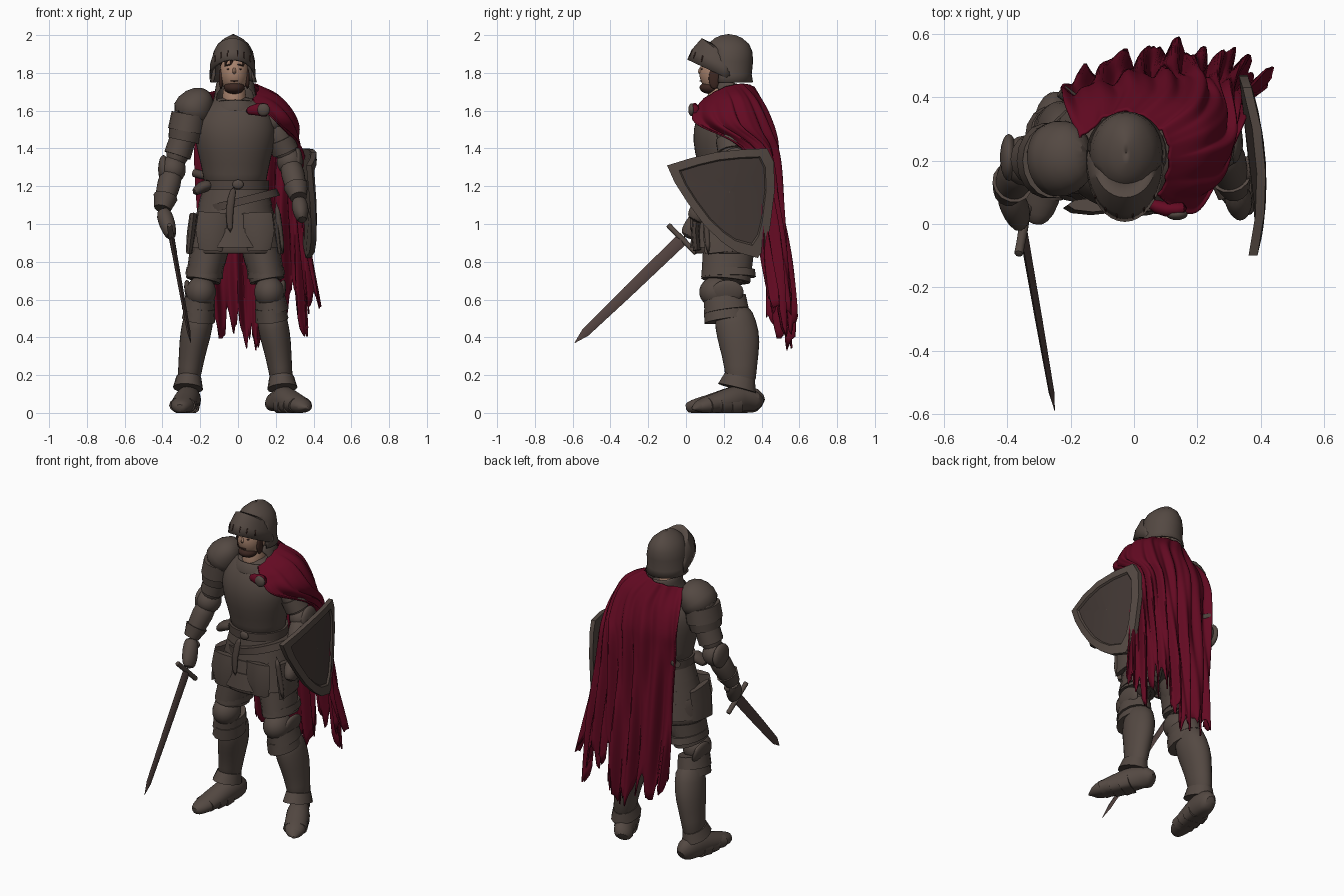
import bpy, bmesh, math, random
from mathutils import Vector, Matrix

random.seed(4)
cube = bpy.data.objects.get("Cube")
if cube:
    bpy.data.objects.remove(cube, do_unlink=True)


def material(name, rgb):
    m = bpy.data.materials.new(name)
    m.use_nodes = True
    m.diffuse_color = (*rgb, 1)
    m.node_tree.nodes["Principled BSDF"].inputs["Base Color"].default_value = (*rgb, 1)
    return m


ARMOR = material("aged steel", (0.088, 0.066, 0.055))
LEATHER = material("dark leather", (0.075, 0.055, 0.046))
PANEL = material("shield panel", (0.055, 0.04, 0.035))
BLADE = material("sword steel", (0.08, 0.052, 0.047))
CLOTH = material("crimson cloth", (0.126, 0.003, 0.016))
SKIN = material("skin", (0.38, 0.22, 0.15))
HAIR = material("dark hair", (0.045, 0.02, 0.015))


def finish(name, bm, mats, angle=50, sub=0, thick=0):
    bmesh.ops.recalc_face_normals(bm, faces=bm.faces)
    me = bpy.data.meshes.new(name)
    bm.to_mesh(me)
    bm.free()
    for m in mats:
        me.materials.append(m)
    o = bpy.data.objects.new(name, me)
    bpy.context.collection.objects.link(o)
    bpy.ops.object.select_all(action='DESELECT')
    o.select_set(True)
    bpy.context.view_layer.objects.active = o
    bpy.ops.object.shade_smooth_by_angle(angle=math.radians(angle))
    if thick:
        s = o.modifiers.new("thickness", 'SOLIDIFY')
        s.thickness, s.offset = thick, 0
    if sub:
        o.modifiers.new("smooth", 'SUBSURF').levels = sub
        o.modifiers["smooth"].render_levels = sub
    return o


def sheet(name, rows, mats, closed=False, caps=False, keep=None, paint=None, **kw):
    """Skin a grid of points; optionally wrap it, cap it, drop faces or paint rows."""
    bm = bmesh.new()
    vs = [[bm.verts.new(p) for p in r] for r in rows]
    n = len(rows[0])
    for i in range(len(rows) - 1):
        for j in range(n if closed else n - 1):
            k = (j + 1) % n
            quad = [vs[i][j], vs[i][k], vs[i + 1][k], vs[i + 1][j]]
            if keep and not keep(sum((v.co for v in quad), Vector()) / 4):
                continue
            f = bm.faces.new(quad)
            if paint:
                f.material_index = paint(i)
    if caps:
        bm.faces.new(vs[0])
        bm.faces.new(vs[-1])
    return finish(name, bm, mats, **kw)


def loft(name, rings, mat=ARMOR, sides=14, sub=1, caps=True, **kw):
    """Ellipses (x, y, z, width, depth) placed across a path."""
    c = [Vector(r[:3]) for r in rings]
    rows = []
    for i, r in enumerate(rings):
        t = (c[min(i + 1, len(c) - 1)] - c[max(i - 1, 0)]).normalized()
        ref = Vector((0, 0, 1)) if abs(t.y) > 0.85 else Vector((0, 1, 0))
        b = (ref - t * ref.dot(t)).normalized()
        a = b.cross(t)
        row = []
        for j in range(sides):
            q = math.tau * j / sides
            p = c[i] + a * r[3] * math.cos(q) + b * r[4] * math.sin(q)
            p.z = max(p.z, 0)
            row.append(p)
        rows.append(row)
    return sheet(name, rows, [mat], closed=True, caps=caps, sub=sub, **kw)


def ball(name, c, r, mat=ARMOR, turn=0):
    bm = bmesh.new()
    m = Matrix.Translation(c) @ Matrix.Rotation(turn, 4, 'Y') @ Matrix.Diagonal((*r, 1))
    bmesh.ops.create_uvsphere(bm, u_segments=18, v_segments=11, radius=1, matrix=m)
    return finish(name, bm, [mat])


def spline(p, t):
    f = t * (len(p) - 1)
    i = min(int(f), len(p) - 2)
    f -= i
    a, b, c, d = (Vector(p[max(0, min(len(p) - 1, k))]) for k in range(i - 1, i + 3))
    return b + (c - a) * f / 2 + (a - b * 2.5 + c * 2 - d / 2) * f**2 + (b * 3 - a - c * 3 + d) * f**3 / 2


# Torso, collar and belt
CX = -0.015
loft("breastplate", [(CX, y, z, w, d) for y, z, w, d in [
    (.23, 1.16, .17, .15), (.23, 1.27, .17, .15), (.215, 1.39, .205, .175), (.21, 1.5, .225, .18),
    (.22, 1.58, .2, .15), (.235, 1.64, .14, .115), (.24, 1.67, .08, .08)]], sides=20)
loft("gorget", [(CX, .215, 1.58, .15, .145), (CX, .22, 1.64, .115, .12), (CX, .235, 1.69, .105, .11),
                (CX, .25, 1.75, .1, .09)], caps=False, thick=.012, keep=lambda c: c.z < 1.63 or c.y > .17)
loft("neck", [(-.02, .2, 1.58, .075, .085), (-.02, .185, 1.66, .065, .078), (-.02, .19, 1.76, .06, .07)], SKIN)
loft("belt", [(CX, .23, 1.18, .178, .165), (CX, .23, 1.23, .178, .165)], LEATHER, sub=0, sides=24)
ball("buckle", (0, .062, 1.21), (.03, .012, .025))
loft("sword_belt", [(.02, .22, 1.1, .21, .185), (.01, .22, 1.14, .2, .183)], LEATHER, sides=24, sub=0)
loft("belt_tail", [(-.02, .05, 1.2, .02, .012), (-.05, .03, 1.08, .022, .012), (-.04, .03, .95, .015, .01)], LEATHER)

# Fauld lames and skirt
for i in range(4):
    z, w = 1.2 - i * .075, .172 + i * .018
    loft("fauld_lame", [(CX, .23, z, w - .005, w * .87), (CX, .23, z - .1, w + .025, w * .87 + .012)],
         sides=24, sub=0)
loft("skirt", [(CX, .23, 1, .22, .17), (CX, .23, .9, .245, .175), (CX, .23, .84, .25, .18)],
     LEATHER, sides=24, caps=False, thick=.015)
for x, y, z, w, d in [(-.13, .06, 1.06, .08, .022), (.1, .06, 1.06, .08, .022),
                      (-.235, .2, 1.05, .022, .1), (.205, .2, 1.05, .022, .1)]:
    loft("tasset", [(x, y, z, w, d), (x * 1.05, y - .01, z - .1, w * 1.1, d), (x * 1.1, y, z - .2, w * .8, d)],
         sides=8, sub=0, angle=35)
loft("belt_pouch", [(-.14, .15, 1.21, .03, .05), (-.19, .14, 1.2, .035, .05), (-.24, .13, 1.16, .02, .03)], LEATHER)
loft("scabbard", [(.2, .1, 1.13, .02, .02), (.24, .12, .82, .015, .015)], LEATHER)
loft("rolled_pack", [(-.15, .36, 1.25, .022, .022), (-.23, .42, 1.27, .022, .022)], LEATHER, sub=0)

# Legs with thigh plates, knee cops, greaves and shoes
for s, side in ((-1, "right"), (1, "left")):
    X = lambda v: CX + s * v
    loft(side + "_thigh", [(X(.1), .23, .98, .1, .13), (X(.14), .23, .82, .1, .135), (X(.18), .215, .66, .08, .125)])
    loft(side + "_cuisse", [(X(.14), .225, .86, .1, .135), (X(.17), .21, .7, .092, .13)], sides=16, sub=0)
    loft(side + "_garter", [(X(.16), .225, .76, .098, .14), (X(.165), .225, .72, .1, .145)], sides=16, sub=0)
    ball(side + "_knee_cop", (X(.18), .165, .64), (.08, .095, .085))
    ball(side + "_knee_wing", (X(.245), .22, .64), (.022, .085, .065), turn=s * .2)
    for k in range(2):
        loft(side + "_knee_lame", [(X(.185), .205, .61 - k * .05, .08, .115),
                                   (X(.195), .215, .54 - k * .05, .088, .12)], sub=0)
    loft(side + "_greave", [(X(.185), .24, .57, .075, .1), (X(.2), .265, .46, .086, .115), (X(.22), .285, .37, .08, .115),
                            (X(.238), .29, .24, .064, .085), (X(.252), .29, .12, .062, .085)])
    loft(side + "_ankle_cuff", [(X(.245), .285, .19, .066, .085), (X(.25), .27, .13, .08, .105)], sub=0)
    turn = .5 if s > 0 else .16
    dx, dy = s * math.sin(turn), -math.cos(turn)
    loft(side + "_shoe", [(X(.248) + dx * t, .285 + dy * t, h * .85, w, h) for t, w, h in [
        (-.12, .03, .04), (-.09, .058, .075), (0, .068, .085), (.08, .07, .07),
        (.18, .07, .05), (.26, .052, .038), (.29, .02, .025)]])
    for t in (.02, .08, .14):
        loft(side + "_shoe_lame", [(X(.248) + dx * t, .285 + dy * t, .05, .066, .086 - t * .25),
                                   (X(.248) + dx * (t + .06), .285 + dy * (t + .06), .04, .071, .08 - t * .25)], sub=0)

# Arms
for side, pts, r in (("right", [(-.25, .215, 1.58), (-.345, .2, 1.29), (-.4, .1, 1.08), (-.365, .03, .97)], .09),
                     ("left", [(.18, .22, 1.55), (.275, .255, 1.33), (.32, .11, 1.14), (.335, .06, 1.05)], .07)):
    sh, el, wr, ha = map(Vector, pts)
    mid = sh.lerp(el, .55)
    loft(side + "_upper_arm", [(*sh, .07, .075), (*mid, .065, .075), (*el, .06, .065)])
    ball(side + "_elbow_cop", el, (.07, .08, .075))
    ball(side + "_elbow_fan", el + Vector((.04 if side == "left" else -.05, .01, 0)), (.028, .075, .075))
    loft(side + "_rerebrace", [(*sh.lerp(el, .45), .07, .08), (*sh.lerp(el, .75), .072, .08)], sub=0)
    loft(side + "_vambrace", [(*el, .055, .06), (*el.lerp(wr, .35), .068, .072), (*el.lerp(wr, .8), .052, .055),
                              (*wr, .05, .052)])
    loft(side + "_gauntlet_cuff", [(*el.lerp(wr, .7), .065, .068), (*wr, .045, .048)], sub=0)
    loft(side + "_gauntlet", [(*wr, .04, .04), (*wr.lerp(ha, .6), .046, .052), (*ha, .04, .055),
                              (*(ha + (ha - wr) * .4), .025, .04)])
    ball(side + "_shoulder", sh, (r, r, r))

# Right pauldron: domed cap and two overlapping lames
loft("right_pauldron", [(-.14, .225, 1.68, .03, .05), (-.18, .22, 1.665, .085, .11), (-.235, .205, 1.615, .112, .125),
                        (-.27, .2, 1.545, .105, .122)], sides=18)
for k in range(2):
    loft("pauldron_lame", [(-.255 - k * .012, .2, 1.58 - k * .06, .098, .118),
                           (-.272 - k * .012, .2, 1.49 - k * .05, .1 - k * .014, .12 - k * .015)], sides=18, sub=0)

# Head and face
ball("head", (-.02, .17, 1.8), (.078, .1, .11), SKIN)
loft("nose", [(-.02, .09, 1.84, .008, .012), (-.02, .068, 1.79, .016, .018)], SKIN, sides=8)
ball("beard", (-.02, .13, 1.722), (.056, .058, .034), HAIR)
ball("mouth", (-.02, .08, 1.757), (.022, .008, .004), HAIR)
for s in (-1, 1):
    ball("eye", (-.02 + s * .03, .084, 1.82), (.011, .006, .004), HAIR)
    ball("brow", (-.02 + s * .032, .086, 1.842), (.018, .008, .004), HAIR, s * .15)
    ball("sideburn", (-.02 + s * .07, .15, 1.77), (.012, .03, .055), HAIR)
for x in (-.085, -.06, -.03, .035):
    loft("hair_lock", [(x, .1, 1.89, .012, .01), (x - .004, .086, 1.86, .01, .008), (x - .01, .086, 1.83, .002, .002)],
         HAIR, sides=6)

# Helmet shell with a crown ridge and open face, and its raised visor
shell = [[(-.025 + w * math.sin(q), .225 - d * math.cos(q), z) for q in (math.tau * j / 28 for j in range(28))]
         for z, w, d in [(1.75, .12, .125), (1.79, .11, .118), (1.86, .11, .125), (1.91, .1, .122),
                         (1.95, .078, .105), (1.98, .043, .07), (1.995, .012, .035), (2, .001, .001)]]
sheet("helmet", shell, [ARMOR], closed=True, keep=lambda c: c.y > .18 or c.z > 1.885, thick=.01)


def visor_point(row, q, grow=0):
    w, y, z, zs = row
    k = math.cos(q)
    return (-.029 + (w + grow) * math.sin(q), .2 - (.2 - y + grow) * k, zs + (z - zs) * k)


brim = [(.117, .012, 1.868, 1.78), (.113, .035, 1.92, 1.84), (.095, .085, 1.978, 1.89), (.07, .13, 1.955, 1.92)]
angles = [math.radians(a) for a in range(-100, 101, 10)]
sheet("visor", [[visor_point(r, q) for q in angles] for r in brim], [ARMOR], angle=35, thick=.012)
low = [(a * .6 + b * .4) for a, b in zip(brim[0], brim[1])]
for a in (-50, -30, -12, 12, 30, 50):
    sheet("visor_slit", [[visor_point(r, math.radians(a + e), .007) for e in (-1.1, 1.1)] for r in (low, brim[1])],
          [HAIR], thick=.003)

# Sword held low and forward
guard, tip = Vector((-.35, -.02, .92)), Vector((-.25, -.59, .37))
aim = (tip - guard).normalized()
along = lambda t: guard.lerp(tip, t)
loft("blade", [(*along(t), w * .4, w) for t, w in ((0, .034), (.5, .03), (.9, .023), (1, .001))], BLADE, sides=4, sub=0)
cross = (Vector((0, 1, 0)) - aim * aim.y).normalized()
loft("crossguard", [(*(guard + cross * t), r, r) for t, r in ((-.11, .02), (-.09, .014), (0, .018), (.09, .014), (.11, .02))],
     sides=8)
loft("grip", [(*guard, .016, .016), (*(guard - aim * .15), .014, .014)], LEATHER, sides=8)
ball("pommel", guard - aim * .17, (.025, .025, .025))

# Curved shield with a raised rim
outline = [(-.1, 1.31), (.03, 1.35), (.16, 1.38), (.3, 1.395), (.43, 1.4), (.465, 1.33), (.47, 1.18), (.445, .98),
           (.42, .88), (.38, .82), (.27, .85), (.19, .905), (.1, .99), (.01, 1.11), (-.06, 1.22)]


def shield_row(scale, lift):
    pts = [(.23 + (y - .23) * scale, 1.17 + (z - 1.17) * scale) for y, z in outline]
    return [(.406 + lift - .5 * (y - .13)**2, y, z) for y, z in pts]


sheet("shield", [shield_row(*r) for r in ((.01, 0), (.4, 0), (.78, 0), (.81, .012), (1, .01), (1, -.018))],
      [ARMOR, PANEL], closed=True, caps=True, paint=lambda i: int(i < 2), angle=35)
loft("shield_strap", [(.31, .16, 1.2, .03, .04), (.38, .18, 1.2, .03, .04)], LEATHER, sub=0)

# Ragged cape draped over the left shoulder
drape = [
    [(-.17, .27, 1.69), (-.05, .355, 1.72), (.08, .3, 1.74), (.11, .2, 1.72), (.08, .09, 1.66)],
    [(-.21, .36, 1.58), (0, .42, 1.6), (.18, .37, 1.65), (.23, .22, 1.66), (.14, .045, 1.6)],
    [(-.22, .405, 1.45), (0, .46, 1.47), (.21, .44, 1.48), (.31, .26, 1.53), (.21, .06, 1.53)],
    [(-.22, .41, 1.33), (0, .47, 1.33), (.19, .47, 1.36), (.3, .41, 1.38), (.33, .3, 1.39)],
    [(-.21, .42, 1.1), (0, .48, 1.1), (.18, .49, 1.1), (.3, .45, 1.12), (.35, .38, 1.12)],
    [(-.2, .44, .75), (0, .51, .75), (.18, .53, .75), (.32, .5, .77), (.39, .41, .8)],
    [(-.17, .46, .38), (.02, .55, .3), (.18, .56, .3), (.34, .54, .3), (.45, .46, .52)]]
COLS, ROWS, STRIP = 108, 44, 9
cuts = [random.uniform(0, .1) for k in range(COLS // STRIP + 1)]
columns = []
for j in range(COLS + 1):
    u = j / COLS
    path = [spline(r, u) for r in drape]
    edge = abs((j % STRIP) / STRIP - .5) * 2
    length = 1 - cuts[j // STRIP] - .05 * edge - random.uniform(0, .025)
    col = []
    for i in range(ROWS + 1):
        v = i / ROWS * length
        p = spline(path, v)
        fold = math.sin(u * 50 + 2 * math.sin(v * 4)) + .5 * math.sin(u * 87 + v * 3) + .4 * math.sin(u * 23 + v * 5)
        out = Vector((p.x * .6, p.y - .1, 0)).normalized()
        col.append(p + out * fold * (.004 + .022 * v))
    columns.append(col)
sheet("cape", columns, [CLOTH], angle=60, thick=.008)
loft("cape_knot", [(.04, .07, 1.595, .02, .02), (.1, .04, 1.61, .033, .025), (.17, .05, 1.6, .045, .028)], CLOTH)
ball("cape_brooch", (.135, .03, 1.605), (.034, .018, .034))
